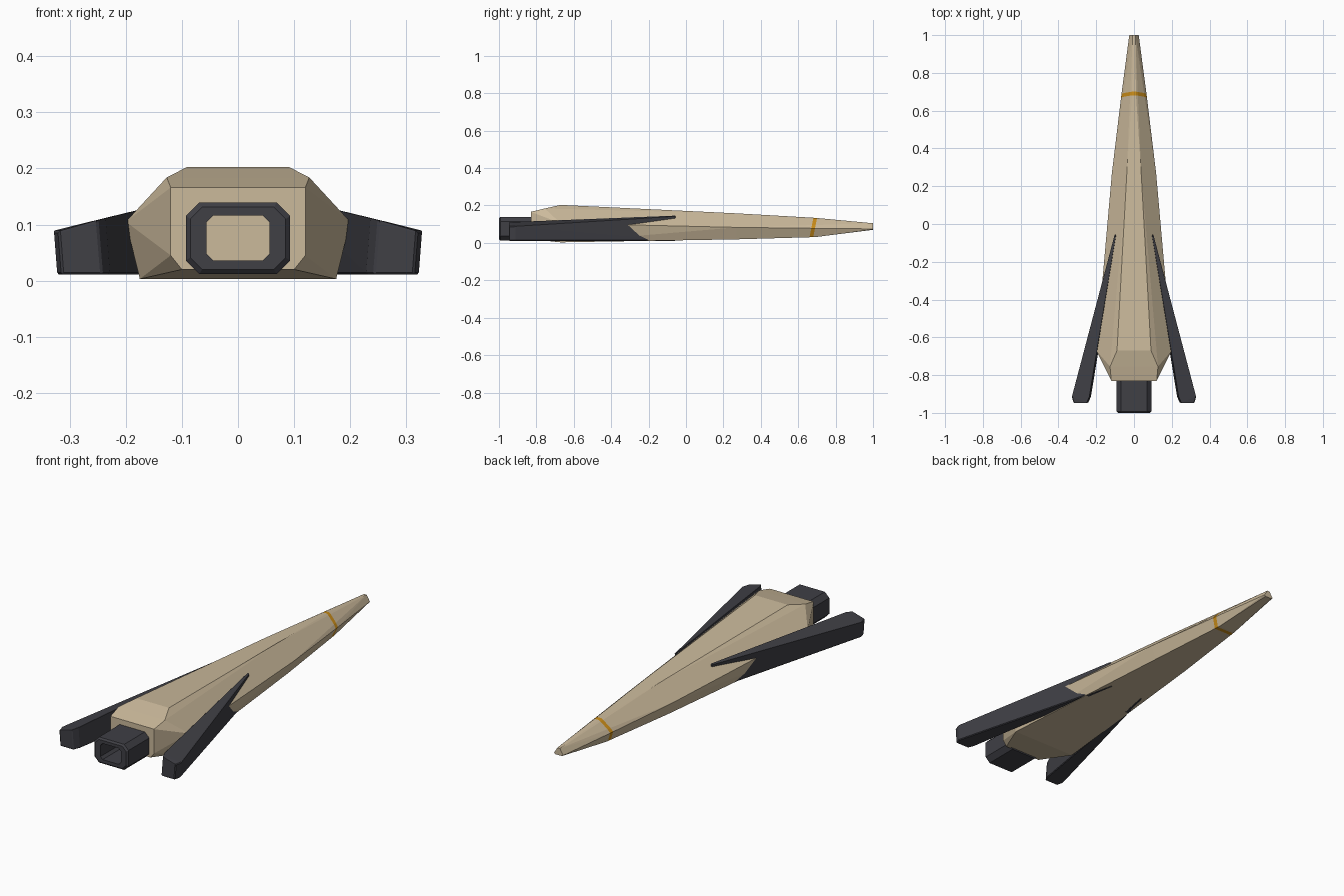
import bpy, bmesh
from mathutils import Vector

cube = bpy.data.objects.get("Cube")
if cube:
    bpy.data.objects.remove(cube, do_unlink=True)


def material(name, r, g, b):
    m = bpy.data.materials.new(name)
    m.use_nodes = True
    m.diffuse_color = (r, g, b, 1)
    m.node_tree.nodes["Principled BSDF"].inputs["Base Color"].default_value = (r, g, b, 1)
    return m


tan = material("sand_tan", 0.60, 0.49, 0.33)
dark = material("charcoal", 0.05, 0.05, 0.06)
orange = material("amber", 0.60, 0.27, 0.01)


def finish(bm, name, *mats):
    bmesh.ops.recalc_face_normals(bm, faces=bm.faces)
    mesh = bpy.data.meshes.new(name)
    bm.to_mesh(mesh)
    bm.free()
    obj = bpy.data.objects.new(name, mesh)
    bpy.context.collection.objects.link(obj)
    for m in mats:
        mesh.materials.append(m)
    return obj


def solid(points):
    """Faceted convex block wrapped around the given corners."""
    bm = bmesh.new()
    verts = [bm.verts.new(p) for p in points]
    out = bmesh.ops.convex_hull(bm, input=verts)
    inner = {v for v in out["geom_interior"] if isinstance(v, bmesh.types.BMVert)}
    bmesh.ops.delete(bm, geom=list(inner), context="VERTS")
    bmesh.ops.dissolve_limit(bm, angle_limit=0.01, verts=bm.verts, edges=bm.edges)
    return bm


# Hull: stations of y, then (half width, z) for roof edge, side crease, floor edge
stations = [
    (-0.83, (0.12, 0.166), (0.12, 0.045), (0.10, 0.02)),
    (-0.755, (0.127, 0.184)),
    (-0.67, (0.09, 0.203), (0.20, 0.105), (0.175, 0.003)),
    (0.27, (0.038, 0.158), (0.117, 0.083), (0.09, 0.019)),
    (0.69, (0.010, 0.134), (0.066, 0.078), (0.046, 0.031)),
    (1.0, (0.007, 0.105), (0.025, 0.075), (0.018, 0.07)),
]
hull = solid([(s * x, y, z) for y, *ring in stations for x, z in ring for s in (-1, 1)])

# Slanted amber band cut into the nose
tilt = Vector((0, 1, -0.2)).normalized()
band_ends = [Vector((0, y, 0.03)) for y in (0.66, 0.68)]
for p in band_ends:
    bmesh.ops.bisect_plane(hull, geom=hull.verts[:] + hull.edges[:] + hull.faces[:],
                           plane_co=p, plane_no=tilt, dist=0.00001)
for f in hull.faces:
    c = f.calc_center_median()
    if (c - band_ends[0]).dot(tilt) > 0 > (c - band_ends[1]).dot(tilt):
        f.material_index = 1
finish(hull, "hull", tan, orange)

# Swept side fins, tapering forward into the hull
fin_plan = [  # inner x, outer x, y, inner top z, outer top z
    (0.250, 0.320, -0.947, 0.108, 0.088),
    (0.236, 0.329, -0.915, 0.112, 0.089),
    (0.095, 0.102, -0.055, 0.146, 0.143),
]
for side, label in ((1, "left"), (-1, "right")):
    corners = []
    for xi, xo, y, zi, zo in fin_plan:
        corners += [(side * xi, y, zi), (side * xo, y, zo),
                    (side * (xi - 0.008), y, 0.011), (side * (xo - 0.006), y, 0.011)]
    fin = finish(solid(corners), label + "_fin", dark)
    bevel = fin.modifiers.new("edge_bevel", "BEVEL")
    bevel.width = 0.005
    bevel.segments = 1


# Nozzle: chamfered open tube ending at the hull
def octagon(hx, z0, z1, c):
    right = [(hx - c, z0), (hx, z0 + c), (hx, z1 - c), (hx - c, z1)]
    return right + [(-x, z) for x, z in reversed(right)]


outer = octagon(0.093, 0.012, 0.139, 0.024)
lip = octagon(0.085, 0.020, 0.131, 0.021)
bore = octagon(0.056, 0.036, 0.116, 0.012)
nozzle = bmesh.new()
loops = [[nozzle.verts.new((x, y, z)) for x, z in ring]
         for y, ring in ((-0.82, outer), (-0.992, outer), (-1.0, lip), (-1.0, bore), (-0.82, bore))]
for a, b in zip(loops, loops[1:] + loops[:1]):
    for i in range(len(a)):
        j = (i + 1) % len(a)
        nozzle.faces.new((a[i], a[j], b[j], b[i]))
finish(nozzle, "nozzle", dark)
